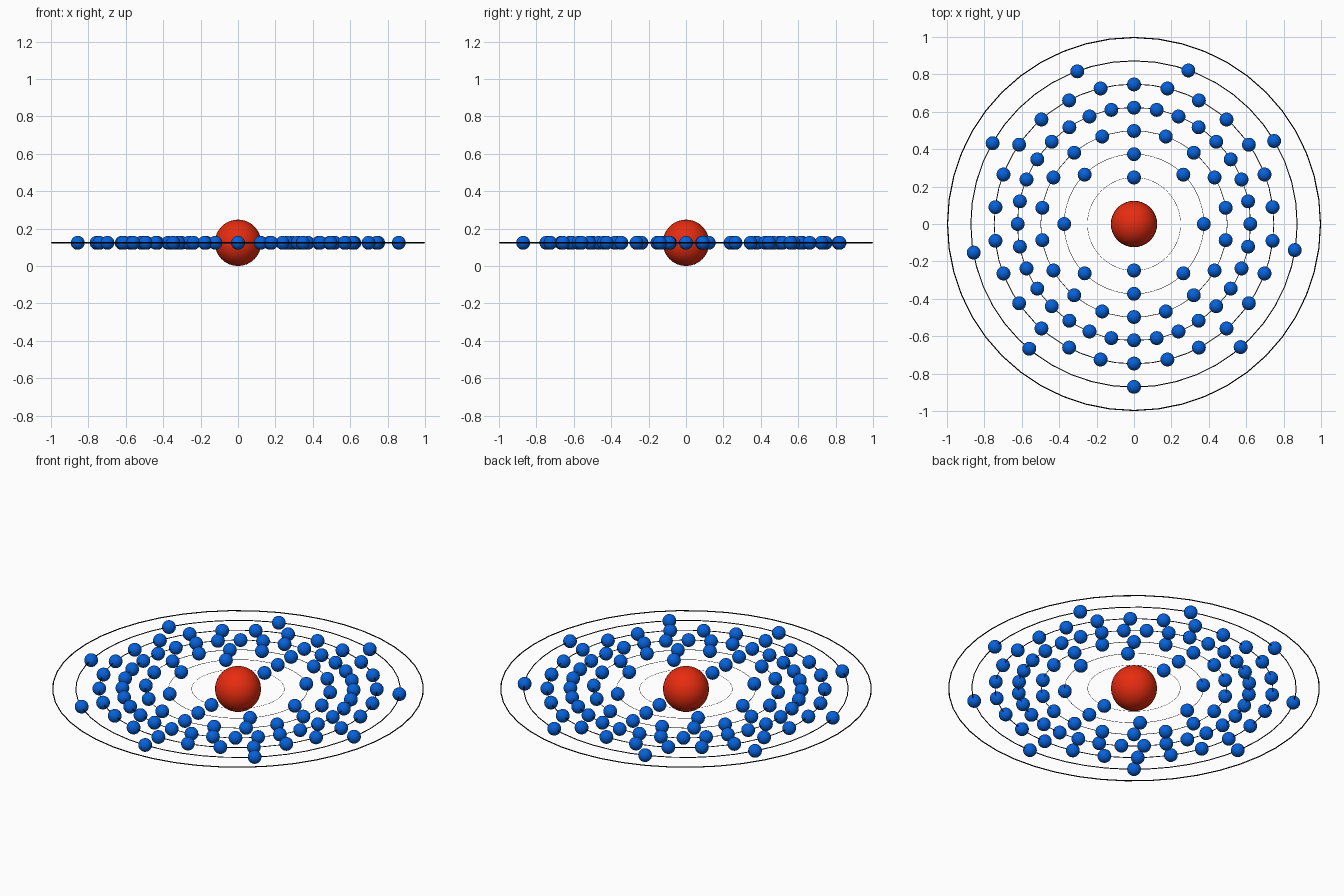
import bpy
from math import sin, cos, radians

if "Cube" in bpy.data.objects:
    bpy.data.objects.remove(bpy.data.objects["Cube"])

R_CORE = 0.124      # nucleus radius, also the height of the orbital plane
R_ELECTRON = 0.037


def material(name, rgb):
    m = bpy.data.materials.new(name)
    m.diffuse_color = (*rgb, 1)
    m.use_nodes = True
    m.node_tree.nodes["Principled BSDF"].inputs["Base Color"].default_value = m.diffuse_color
    return m


red = material("red", (0.8, 0.025, 0.005))
blue = material("blue", (0.002, 0.12, 0.7))
black = material("black", (0.0, 0.0, 0.0))


def finish(name, mat):
    ob = bpy.context.object
    ob.name = ob.data.name = name
    ob.data.materials.append(mat)
    bpy.ops.object.shade_smooth()
    return ob


def sphere(name, radius, loc, mat):
    bpy.ops.mesh.primitive_uv_sphere_add(segments=32, ring_count=16,
                                         radius=radius, location=loc)
    return finish(name, mat)


# Nucleus
sphere("nucleus", R_CORE, (0, 0, R_CORE), red)

# Orbit rings: thin hoops whose thickness grows with the radius
for i in range(7):
    r = (i + 2) / 8
    bpy.ops.mesh.primitive_torus_add(major_segments=48, minor_segments=8,
                                     major_radius=r * 0.997,
                                     minor_radius=r * 0.003,
                                     location=(0, 0, R_CORE))
    finish(f"orbit_ring_{i + 1}", black)

# Electrons: evenly spaced shells, starting from the back (+y)
shells = [[90 + 360 * k / n for k in range(n)] for n in (2, 8, 18, 32, 26)]
# Sixth shell has one at the front and eight spread round the rest
shells.append([-90] + [-49.1 + 39.87 * k for k in range(8)])

master = None
for i, angles in enumerate(shells):
    r = (i + 2) / 8 * 0.995
    for k, a in enumerate(angles):
        loc = (r * cos(radians(a)), r * sin(radians(a)), R_CORE)
        name = f"electron_{i + 1}_{k + 1}"
        if master is None:
            master = sphere(name, R_ELECTRON, loc, blue)
        else:
            ob = bpy.data.objects.new(name, master.data)
            ob.location = loc
            bpy.context.collection.objects.link(ob)
